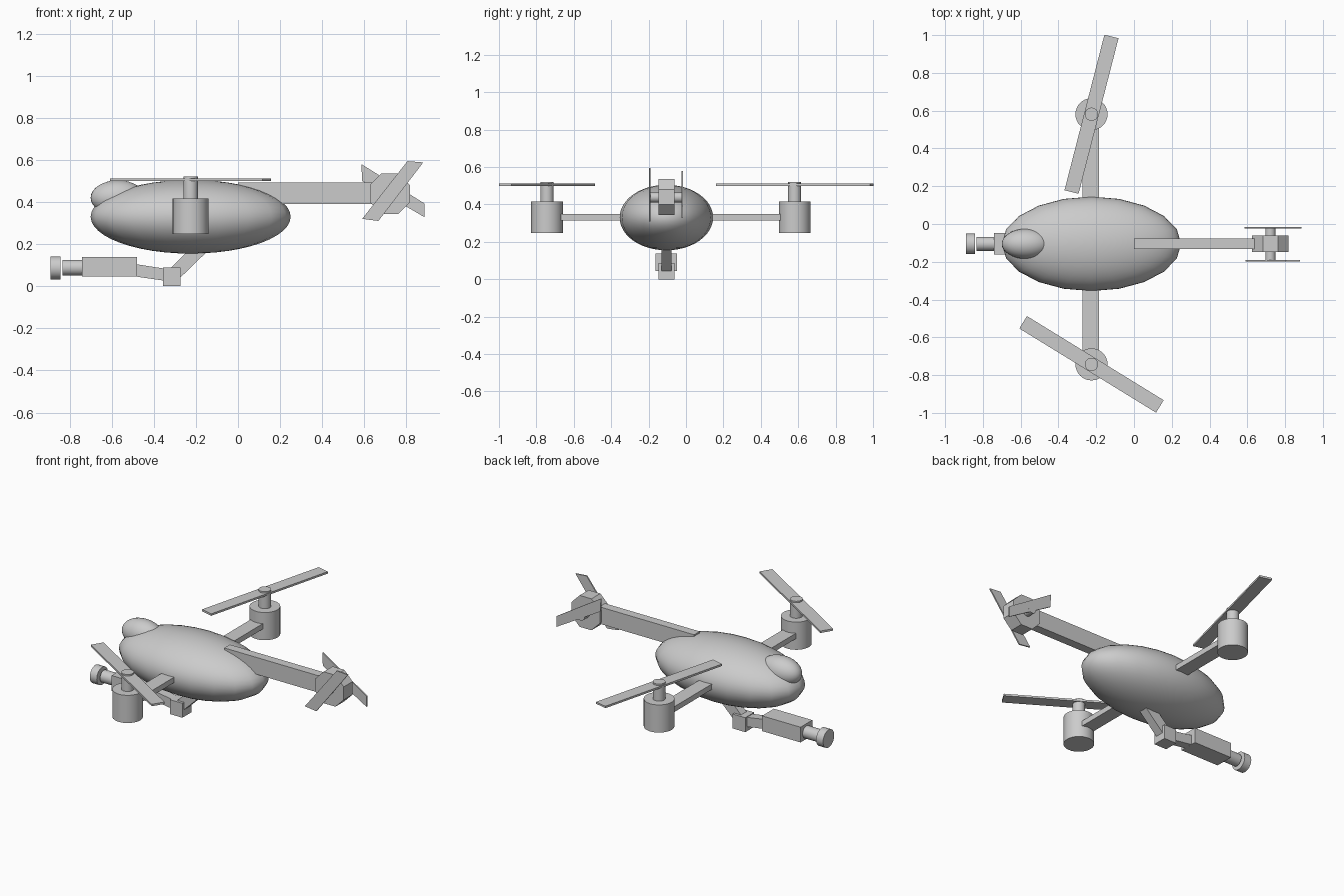
import bpy, bmesh, math
from mathutils import Matrix, Vector

if "Cube" in bpy.data.objects:
    bpy.data.objects.remove(bpy.data.objects["Cube"])

CY = -0.105   # fuselage centre line
BX = -0.225   # fuselage centre / rotor axis


def finish(name, bm, smooth=False):
    bmesh.ops.recalc_face_normals(bm, faces=bm.faces)
    me = bpy.data.meshes.new(name)
    bm.to_mesh(me)
    bm.free()
    ob = bpy.data.objects.new(name, me)
    bpy.context.collection.objects.link(ob)
    if smooth:
        bpy.context.view_layer.objects.active = ob
        bpy.ops.object.select_all(action='DESELECT')
        ob.select_set(True)
        bpy.ops.object.shade_smooth_by_angle(angle=math.radians(35))
    return ob


def ellipsoid(name, loc, radii, seg, rings):
    bm = bmesh.new()
    bmesh.ops.create_uvsphere(bm, u_segments=seg, v_segments=rings, radius=1,
                              matrix=Matrix.Translation(loc) @ Matrix.Diagonal((*radii, 1)))
    finish(name, bm, True)


def box(name, lo, hi, spin=0):
    lo, hi = Vector(lo), Vector(hi)
    bm = bmesh.new()
    m = (Matrix.Translation((lo + hi) / 2) @ Matrix.Rotation(math.radians(spin), 4, 'Z')
         @ Matrix.Diagonal((*(hi - lo), 1)))
    bmesh.ops.create_cube(bm, size=1, matrix=m)
    finish(name, bm)


def rod(name, a, b, r, seg=32, turn=0):
    a, b = Vector(a), Vector(b)
    m = (Matrix.Translation((a + b) / 2) @ (b - a).to_track_quat('Z', 'Y').to_matrix().to_4x4()
         @ Matrix.Rotation(turn, 4, 'Z'))
    bm = bmesh.new()
    bmesh.ops.create_cone(bm, cap_ends=True, segments=seg, radius1=r, radius2=r,
                          depth=(b - a).length, matrix=m)
    finish(name, bm, True)


def plate(name, outline, y0, y1):
    """Extrude an x-z outline along y."""
    bm = bmesh.new()
    f = bm.faces.new([bm.verts.new((x, y0, z)) for x, z in outline])
    ext = bmesh.ops.extrude_face_region(bm, geom=[f])
    bmesh.ops.translate(bm, vec=(0, y1 - y0, 0),
                        verts=[v for v in ext['geom'] if isinstance(v, bmesh.types.BMVert)])
    finish(name, bm)


# fuselage and canopy
ellipsoid("fuselage", (BX, CY, 0.33), (0.475, 0.25, 0.175), 20, 24)
ellipsoid("canopy", (-0.57, CY, 0.42), (0.13, 0.08, 0.083), 32, 16)

# cross arm, motors and main rotors
box("cross_arm", (-0.272, -0.70, 0.315), (-0.186, 0.54, 0.348))
for side, y, angle in (("left", -0.743, -31.6), ("right", 0.581, 75.6)):
    rod(f"{side}_motor", (BX, y, 0.247), (BX, y, 0.416), 0.085)
    rod(f"{side}_rotor_shaft", (BX, y, 0.41), (BX, y, 0.52), 0.035)
    box(f"{side}_rotor_blade", (BX - 0.425, y - 0.0385, 0.499),
        (BX + 0.425, y + 0.0385, 0.511), angle)

# tail boom, hub and side rotors
box("tail_boom", (0.0, CY - 0.027, 0.39), (0.65, CY + 0.027, 0.493))
rod("tail_hub", (0.722, CY - 0.043, 0.44), (0.722, CY + 0.043, 0.44),
    0.096 / math.cos(math.pi / 8), 8, math.pi / 8)
rod("tail_shaft", (0.722, -0.197, 0.438), (0.722, -0.015, 0.438), 0.027)
plate("front_tail_blade", [(0.59, 0.32), (0.667, 0.31), (0.88, 0.588), (0.805, 0.594)],
      -0.198, -0.190)
plate("rear_tail_blade", [(0.586, 0.58), (0.59, 0.50), (0.886, 0.328), (0.886, 0.393)],
      -0.024, -0.016)

# camera mount under the body
plate("mount_strut", [(-0.32, 0.085), (-0.275, 0.04), (-0.10, 0.21), (-0.17, 0.235)],
      CY - 0.027, CY + 0.027)
box("mount_joint", (-0.357, CY - 0.043, 0.0), (-0.272, CY + 0.043, 0.088))
plate("mount_link", [(-0.50, 0.048), (-0.34, 0.025), (-0.34, 0.082), (-0.50, 0.107)],
      CY - 0.027, CY + 0.027)

# camera body and lens
box("camera_body", (-0.74, CY - 0.057, 0.045), (-0.48, CY + 0.057, 0.138))
rod("camera_lens", (-0.833, CY, 0.088), (-0.73, CY, 0.088), 0.037)
rod("lens_hood", (-0.89, CY, 0.087), (-0.843, CY, 0.087), 0.054)
